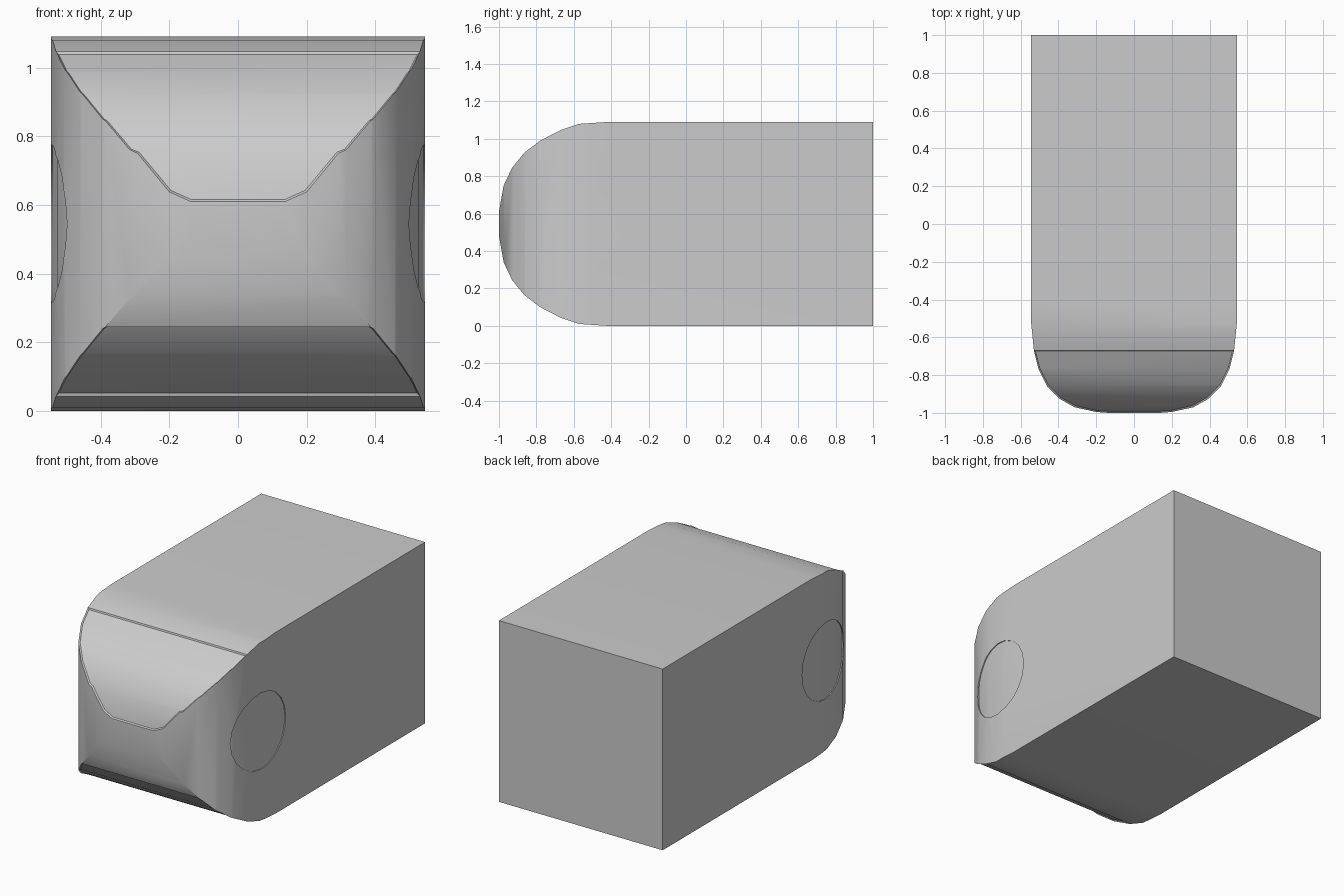
import bpy, bmesh
from math import pi
from mathutils import Vector

if "Cube" in bpy.data.objects:
    bpy.data.objects.remove(bpy.data.objects["Cube"])

def prism(name, pts, extrude):
    """Closed outline swept along a vector."""
    bm = bmesh.new()
    face = bm.faces.new([bm.verts.new(p) for p in pts])
    new = bmesh.ops.extrude_face_region(bm, geom=[face])["geom"]
    bmesh.ops.translate(bm, vec=Vector(extrude),
                        verts=[v for v in new if isinstance(v, bmesh.types.BMVert)])
    bmesh.ops.recalc_face_normals(bm, faces=bm.faces)
    me = bpy.data.meshes.new(name)
    bm.to_mesh(me)
    bm.free()
    ob = bpy.data.objects.new(name, me)
    bpy.context.collection.objects.link(ob)
    return ob

def boolean(ob, cutter, op):
    """Apply a boolean and remove the cutter."""
    m = ob.modifiers.new("cut", 'BOOLEAN')
    m.operation, m.object, m.solver = op, cutter, 'EXACT'
    bpy.context.view_layer.objects.active = ob
    bpy.ops.object.modifier_apply(modifier=m.name)
    bpy.data.objects.remove(cutter)

H = 1.09
# side profile: upper half of the rounded nose (y, z), mirrored below
half = [(-0.42, H), (-0.57, 1.08), (-0.67, 1.047), (-0.78, 0.99), (-0.865, 0.925),
        (-0.93, 0.845), (-0.975, 0.75), (-1.0, 0.61)]
nose = half + [(y, H - z) for y, z in reversed(half)]
side = [(1, H)] + nose + [(1, 0)]

# plan profile: right half of the rounded nose (x, y), mirrored left
plan_half = [(0.545, -0.52), (0.53, -0.67), (0.505, -0.77), (0.46, -0.86),
             (0.395, -0.925), (0.315, -0.97), (0.2, -0.995), (0.1, -1.003)]
plan = [(0.545, 1.3)] + plan_half + [(-x, y) for x, y in reversed(plan_half)] + [(-0.545, 1.3)]

# body: both profiles intersected
body = prism("cab_body", [(-0.8, y, z) for y, z in side], (1.6, 0, 0))
boolean(body, prism("plan_cutter", [(x, y, -0.3) for x, y in plan], (0, 0, 1.7)), 'INTERSECT')

# shallow recessed windscreen and lower nose panel
bm = bmesh.new()
bm.from_mesh(body.data)
bm.normal_update()
for lo, hi in ((0.62, 1.045), (0.05, 0.243)):
    faces = []
    for f in bm.faces:
        c = f.calc_center_median()
        if abs(f.normal.x) < 0.01 and c.y < -0.66 and lo < c.z < hi:
            faces.append(f)
    bmesh.ops.inset_region(bm, faces=faces, thickness=0.007, depth=-0.007,
                           use_even_offset=True, use_boundary=True)
bm.to_mesh(body.data)
bm.free()

# shallow round side windows: cylinder minus a slightly smaller body
bpy.ops.mesh.primitive_cylinder_add(vertices=20, radius=0.23, depth=1.6,
                                    location=(0, -0.555, H / 2), rotation=(0, pi / 2, 0))
window = bpy.context.object
window.name = "window_cutter"
core = prism("window_core", [(x * 0.991, y * 0.991, -0.2) for x, y in plan], (0, 0, 1.5))
boolean(window, core, 'DIFFERENCE')
boolean(body, window, 'DIFFERENCE')

bpy.ops.object.select_all(action='DESELECT')
body.select_set(True)
bpy.context.view_layer.objects.active = body
bpy.ops.object.shade_smooth_by_angle(angle=pi / 6)
